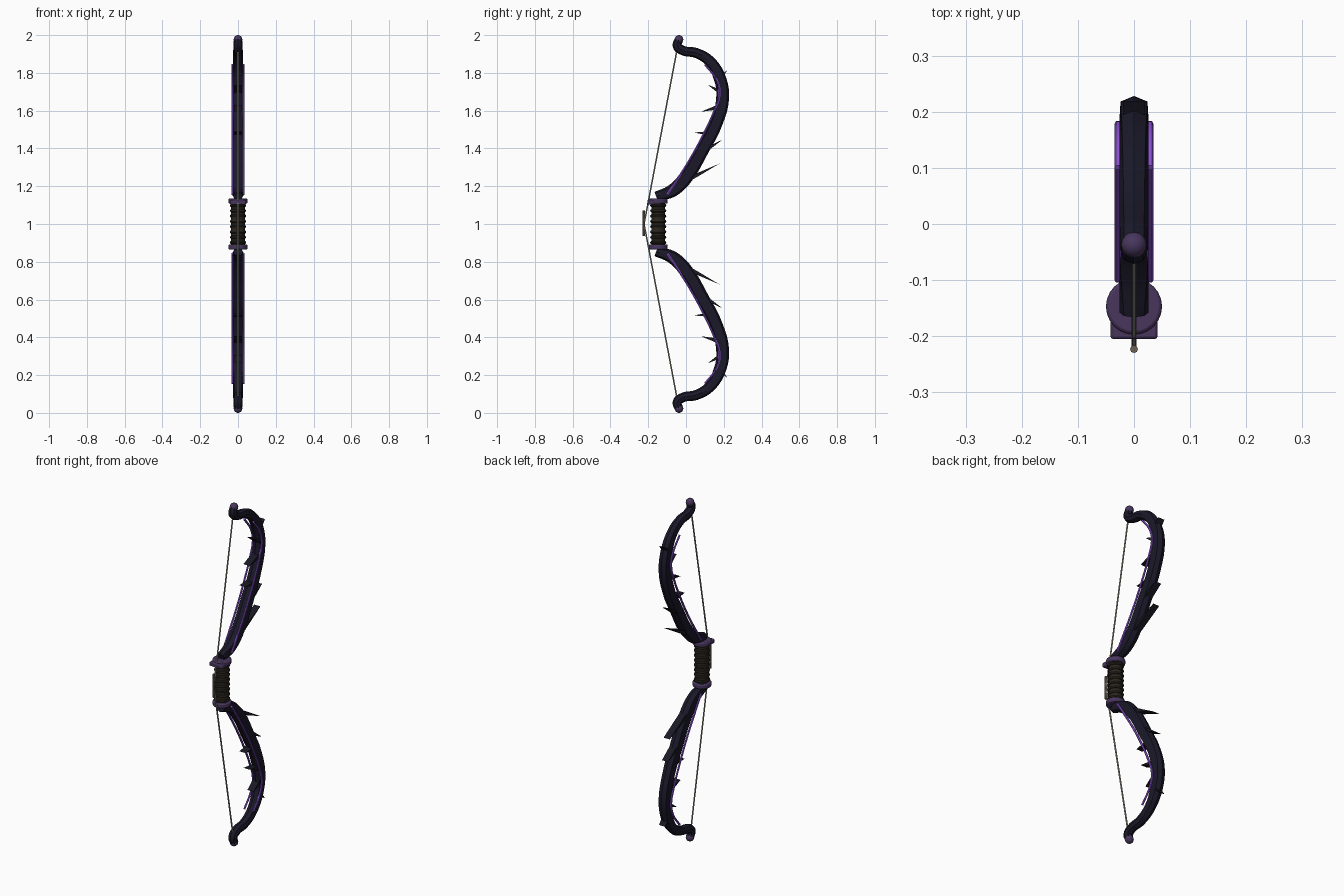
import bpy
import bmesh
from mathutils import Vector

if "Cube" in bpy.data.objects:
    bpy.data.objects.remove(bpy.data.objects["Cube"])


def material(name, r, g, b):
    m = bpy.data.materials.new(name)
    m.use_nodes = True
    m.diffuse_color = (r, g, b, 1)
    m.node_tree.nodes["Principled BSDF"].inputs["Base Color"].default_value = (r, g, b, 1)
    return m


LIMB = material("dark navy", 0.0105, 0.0095, 0.022)
THORN = material("near black", 0.010, 0.010, 0.018)
GLOW = material("bright purple", 0.28, 0.09, 0.70)
METAL = material("dull purple", 0.065, 0.037, 0.11)
WRAP = material("dark olive leather", 0.024, 0.020, 0.014)
STRING = material("grey cord", 0.36, 0.32, 0.25)
NOCK = material("brown cord", 0.16, 0.125, 0.085)

GRIP_Y = -0.147


def finish(name, mat):
    ob = bpy.context.object
    ob.name = name
    ob.data.materials.clear()
    ob.data.materials.append(mat)
    bpy.ops.object.shade_smooth_by_angle()
    return ob


def face_outward(mesh):
    bm = bmesh.new()
    bm.from_mesh(mesh)
    bmesh.ops.remove_doubles(bm, verts=bm.verts, dist=0.00001)
    bmesh.ops.recalc_face_normals(bm, faces=bm.faces)
    bm.to_mesh(mesh)
    bm.free()


def tube(name, points, depth, mat, x=0.0, half_width=1.0, sides=1):
    """Smooth tube through (y, z, thickness) points, its flanks flattened at half_width."""
    cu = bpy.data.curves.new(name, 'CURVE')
    cu.dimensions = '3D'
    cu.bevel_depth = depth
    cu.bevel_resolution = sides
    cu.resolution_u = 6
    cu.use_fill_caps = True
    sp = cu.splines.new('BEZIER')
    sp.bezier_points.add(len(points) - 1)
    for bp, (y, z, r) in zip(sp.bezier_points, points):
        bp.co = (0, y, z)
        bp.radius = r
        bp.handle_left_type = bp.handle_right_type = 'AUTO'
    ob = bpy.data.objects.new(name, cu)
    bpy.context.collection.objects.link(ob)
    ob.location.x = x
    bpy.ops.object.select_all(action='DESELECT')
    ob.select_set(True)
    bpy.context.view_layer.objects.active = ob
    bpy.ops.object.convert(target='MESH')
    mesh = bpy.context.object.data
    for v in mesh.vertices:
        v.co.x = max(-half_width, min(half_width, v.co.x))
    face_outward(mesh)
    finish(name, mat)


def spike(name, base, tip, half):
    """Blade wedge: triangular side profile, constant width."""
    b, t = Vector((0, *base)), Vector((0, *tip))
    d = (t - b).normalized()
    n = Vector((0, -d.z, d.y)) * half
    w = Vector((0.02, 0, 0))
    verts = [p + side for side in (-w, w) for p in (b - n, b + n, t)]
    faces = [(0, 1, 2), (5, 4, 3), (0, 3, 4, 1), (1, 4, 5, 2), (2, 5, 3, 0)]
    me = bpy.data.meshes.new(name)
    me.from_pydata(verts, [], faces)
    face_outward(me)
    me.materials.append(THORN)
    ob = bpy.data.objects.new(name, me)
    bpy.context.collection.objects.link(ob)


limb_path = [(-0.158, 1.146, 0.75), (-0.075, 1.175, 1), (-0.01, 1.235, 1.08),
             (0.09, 1.40, 1.05), (0.16, 1.535, 1), (0.194, 1.67, 1),
             (0.178, 1.775, 0.95), (0.127, 1.86, 0.85), (0.055, 1.905, 0.78),
             (-0.02, 1.92, 0.74), (-0.046, 1.943, 0.73), (-0.037, 1.978, 0.65)]
strip_path = [(-0.1, 1.155, 1), (-0.06, 1.215, 1), (0.025, 1.35, 1), (0.105, 1.50, 1),
              (0.15, 1.60, 1), (0.178, 1.69, 1), (0.163, 1.76, 1), (0.1, 1.845, 1)]
spikes = [((0.02, 1.24), (0.178, 1.32), 0.012), ((0.1, 1.39), (0.193, 1.446), 0.012),
          ((0.175, 1.77), (0.219, 1.814), 0.012), ((0.12, 1.48), (0.042, 1.484), 0.011),
          ((0.175, 1.62), (0.078, 1.594), 0.013), ((0.18, 1.70), (0.115, 1.737), 0.012)]

# Both limbs with their fittings, mirrored about mid height
for s, half in ((1, "upper"), (-1, "lower")):
    def flip(z):
        return 1 + s * (z - 1)

    tube(half + "_limb", [(y, flip(z), r) for y, z, r in limb_path], 0.034, LIMB,
         half_width=0.0255, sides=2)
    for x, side in ((0.029, "left"), (-0.029, "right")):
        tube(f"{half}_{side}_strip", [(y, flip(z), r) for y, z, r in strip_path],
             0.006, GLOW, x=x)
    for i, (b, t, h) in enumerate(spikes):
        spike(f"{half}_spike_{i + 1}", (b[0], flip(b[1])), (t[0], flip(t[1])), h)

    # Ball at the limb tip
    bpy.ops.mesh.primitive_uv_sphere_add(segments=16, ring_count=10, radius=0.023,
                                         location=(0, -0.037, flip(1.977)))
    finish(half + "_tip_ball", METAL)

    # Collar at the end of the grip
    bpy.ops.mesh.primitive_cylinder_add(vertices=24, radius=0.05, depth=0.028,
                                        location=(0, GRIP_Y, flip(1.122)))
    ob = finish(half + "_collar", METAL)
    bev = ob.modifiers.new("round", 'BEVEL')
    bev.width, bev.segments = 0.006, 2

    # Bowstring half
    tube(half + "_string", [(-0.048, flip(1.92), 1), (-0.222, 1.0, 1)], 0.0045, STRING)

# Arrow rest under the upper collar
bpy.ops.mesh.primitive_cube_add(size=1, location=(0, -0.17, 1.115))
bpy.context.object.scale = (0.084, 0.07, 0.024)
bpy.ops.object.transform_apply(location=False, rotation=False, scale=True)
rest = finish("arrow_rest", METAL)
bev = rest.modifiers.new("round", 'BEVEL')
bev.width, bev.segments = 0.005, 2

# Grip core and leather wraps
bpy.ops.mesh.primitive_cylinder_add(vertices=20, radius=0.036, depth=0.25,
                                    location=(0, GRIP_Y, 1))
finish("grip", WRAP)
for i in range(8):
    bpy.ops.mesh.primitive_torus_add(major_segments=24, minor_segments=8,
                                     major_radius=0.034, minor_radius=0.009,
                                     location=(0, GRIP_Y, 0.902 + i * 0.028))
    finish(f"grip_wrap_{i + 1}", WRAP)

# Nocking sleeve on the string
bpy.ops.mesh.primitive_cylinder_add(vertices=8, radius=0.007, depth=0.135,
                                    location=(0, -0.223, 1.005))
finish("nocking_sleeve", NOCK)
